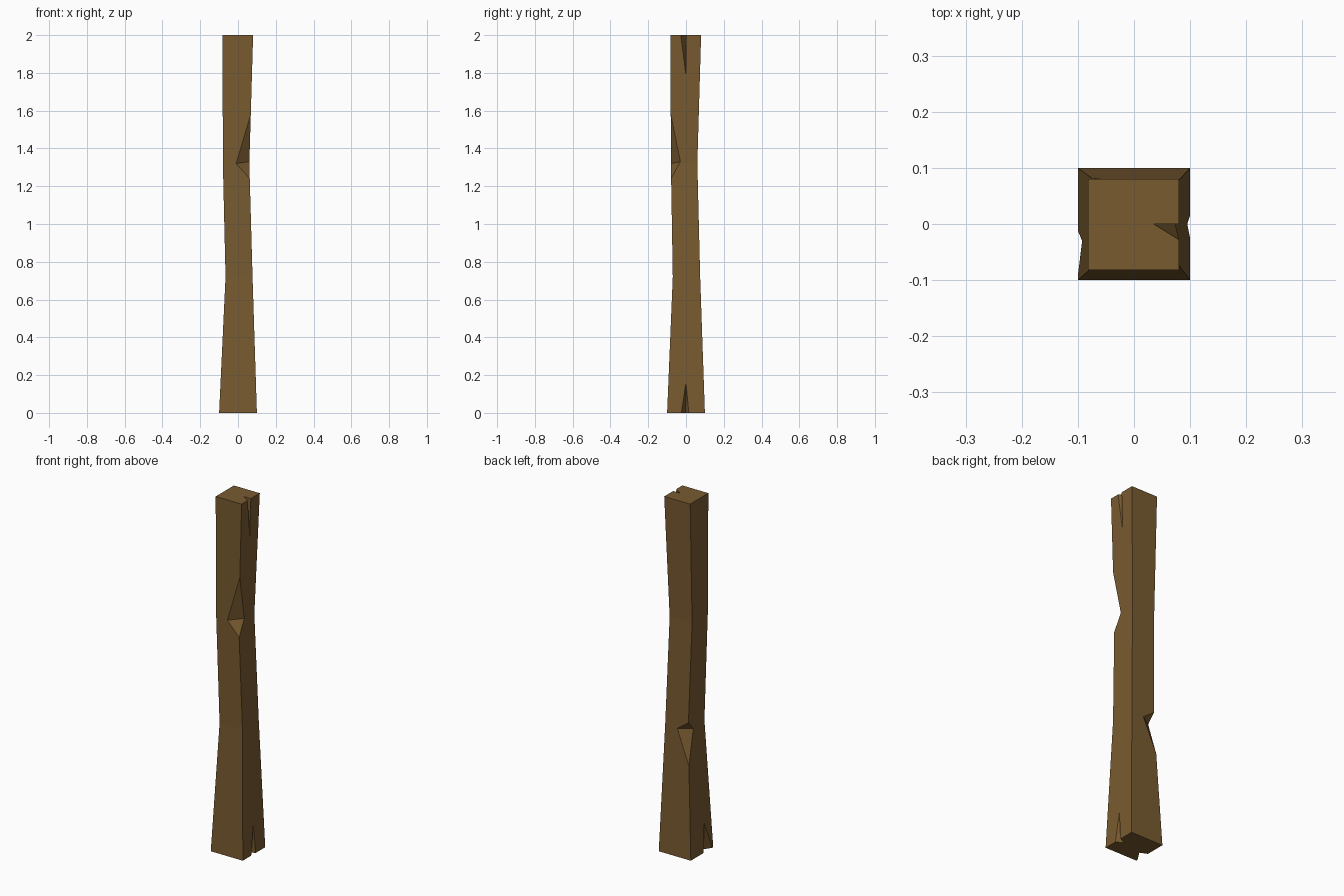
import bpy, bmesh
from mathutils import Vector

if "Cube" in bpy.data.objects:
    bpy.data.objects.remove(bpy.data.objects["Cube"])

wood = bpy.data.materials.new("wood")
wood.diffuse_color = (0.19, 0.105, 0.03, 1)
wood.use_nodes = True
wood.node_tree.nodes["Principled BSDF"].inputs["Base Color"].default_value = wood.diffuse_color


def mesh_object(name, bm):
    bmesh.ops.recalc_face_normals(bm, faces=bm.faces)
    me = bpy.data.meshes.new(name)
    bm.to_mesh(me)
    bm.free()
    me.materials.append(wood)
    ob = bpy.data.objects.new(name, me)
    bpy.context.collection.objects.link(ob)
    return ob


# Beam: four square sections (z, x min, x max, y min, y max)
sections = [(0, -.10, .10, -.10, .10), (.72, -.066, .077, -.07, .075),
            (1.32, -.08, .06, -.08, .06), (2, -.082, .08, -.082, .08)]
bm = bmesh.new()
rings = [[bm.verts.new(p) for p in ((a, c, z), (b, c, z), (b, d, z), (a, d, z))]
         for z, a, b, c, d in sections]
for lo, hi in zip(rings, rings[1:]):
    for i in range(4):
        j = (i + 1) % 4
        bm.faces.new((lo[i], lo[j], hi[j], hi[i]))
bm.faces.new(rings[0][::-1])
bm.faces.new(rings[-1])
beam = mesh_object("wooden_beam", bm)


# Chip: two flat cuts that meet along the crease and run out to the wings
def chip(name, crease, wings):
    pts = [Vector(p) for p in crease + wings]
    mid = (pts[0] + pts[1]) / 2
    bm = bmesh.new()
    v = [bm.verts.new(mid + (p - mid) * 1.4) for p in pts]
    for skip in range(4):
        bm.faces.new([v[i] for i in range(4) if i != skip])
    cutter = mesh_object(name, bm)
    cutter.hide_render = True
    mod = beam.modifiers.new(name, 'BOOLEAN')
    mod.operation = 'DIFFERENCE'
    mod.solver = 'EXACT'
    mod.object = cutter
    bpy.context.view_layer.objects.active = beam
    bpy.ops.object.modifier_apply(modifier=name)
    bpy.data.objects.remove(cutter)


# Chips on the long corners
chip("front_corner_chip", [(-.01, -.08, 1.32), (.06, -.03, 1.33)],
     [(.067, -.081, 1.58), (.062, -.079, 1.24)])
chip("back_corner_chip", [(0, .074, .71), (-.067, .03, .71)],
     [(-.067, .074, .76), (-.076, .082, .52)])
# Splits at the ends
chip("top_split", [(.073, 0, 1.79), (.035, 0, 2)],
     [(.08, -.028, 2), (.08, 0, 2)])
chip("right_foot_split", [(.095, 0, .16), (.06, -.002, 0)],
     [(.10, -.025, 0), (.10, .015, 0)])
chip("left_foot_split", [(-.0925, -.03, .16), (-.06, -.03, 0)],
     [(-.10, -.012, 0), (-.10, -.092, 0)])
